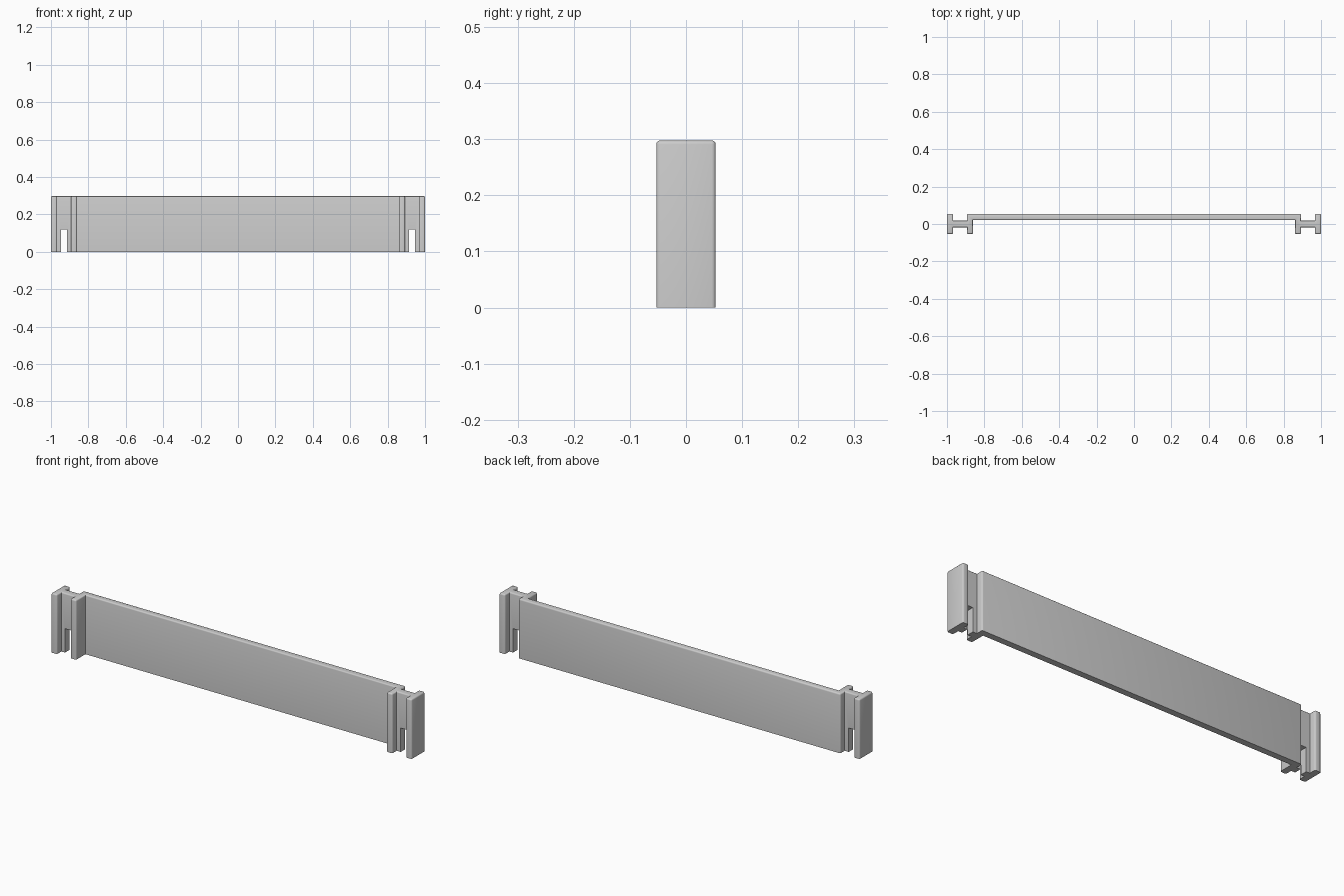
import bpy, bmesh, math

if "Cube" in bpy.data.objects:
    bpy.data.objects.remove(bpy.data.objects["Cube"])

H = 0.298
grey = bpy.data.materials.new("plain grey")
grey.diffuse_color = (0.6, 0.6, 0.6, 1)
grey.use_nodes = True
grey.node_tree.nodes["Principled BSDF"].inputs["Base Color"].default_value = grey.diffuse_color

# plan outline: right half (H-shaped end post and thin panel), mirrored to the left
half = [(0.893, 0.053), (0.893, 0.018), (0.967, 0.018), (0.967, 0.053),
        (1, 0.053), (1, -0.053), (0.967, -0.053), (0.967, -0.018),
        (0.893, -0.018), (0.893, -0.053), (0.861, -0.053), (0.861, 0.021)]
outline = half + [(-x, y) for x, y in reversed(half)]


def finish(bm, name):
    bmesh.ops.recalc_face_normals(bm, faces=bm.faces)
    me = bpy.data.meshes.new(name)
    bm.to_mesh(me)
    bm.free()
    me.materials.append(grey)
    ob = bpy.data.objects.new(name, me)
    bpy.context.collection.objects.link(ob)
    return ob


# extruded board with rounded top rim and outer vertical edges
bm = bmesh.new()
base = bm.faces.new([bm.verts.new((x, y, 0)) for x, y in outline])
ext = bmesh.ops.extrude_face_region(bm, geom=[base], use_keep_orig=True)
for v in ext["geom"]:
    if isinstance(v, bmesh.types.BMVert):
        v.co.z = H
bmesh.ops.recalc_face_normals(bm, faces=bm.faces)
rim = []
for e in bm.edges:
    a, b = e.verts
    top = a.co.z > 0.2 and b.co.z > 0.2
    vertical = abs(a.co.z - b.co.z) > 0.1
    if top or (vertical and e.calc_face_angle_signed(0) > 0.1):
        rim.append(e)
bmesh.ops.bevel(bm, geom=rim, offset=0.007, segments=3, profile=0.5, affect='EDGES')
board = finish(bm, "interlocking_board")

# slots cut upwards from the bottom of each post web
for side in (-1, 1):
    bm = bmesh.new()
    bmesh.ops.create_cube(bm, size=1)
    for v in bm.verts:
        v.co.x = side * 0.931 + v.co.x * 0.032
        v.co.y *= 0.08
        v.co.z = 0.12 if v.co.z > 0 else -0.05
    cutter = finish(bm, "slot_cutter")
    cutter.hide_render = True
    mod = board.modifiers.new("slot", 'BOOLEAN')
    mod.operation = 'DIFFERENCE'
    mod.solver = 'EXACT'
    mod.object = cutter
    bpy.context.view_layer.objects.active = board
    bpy.ops.object.modifier_apply(modifier=mod.name)
    bpy.data.objects.remove(cutter)

# smooth shading on the rounded rim only
bpy.ops.object.select_all(action='DESELECT')
board.select_set(True)
bpy.context.view_layer.objects.active = board
bpy.ops.object.shade_smooth_by_angle(angle=math.radians(35))
